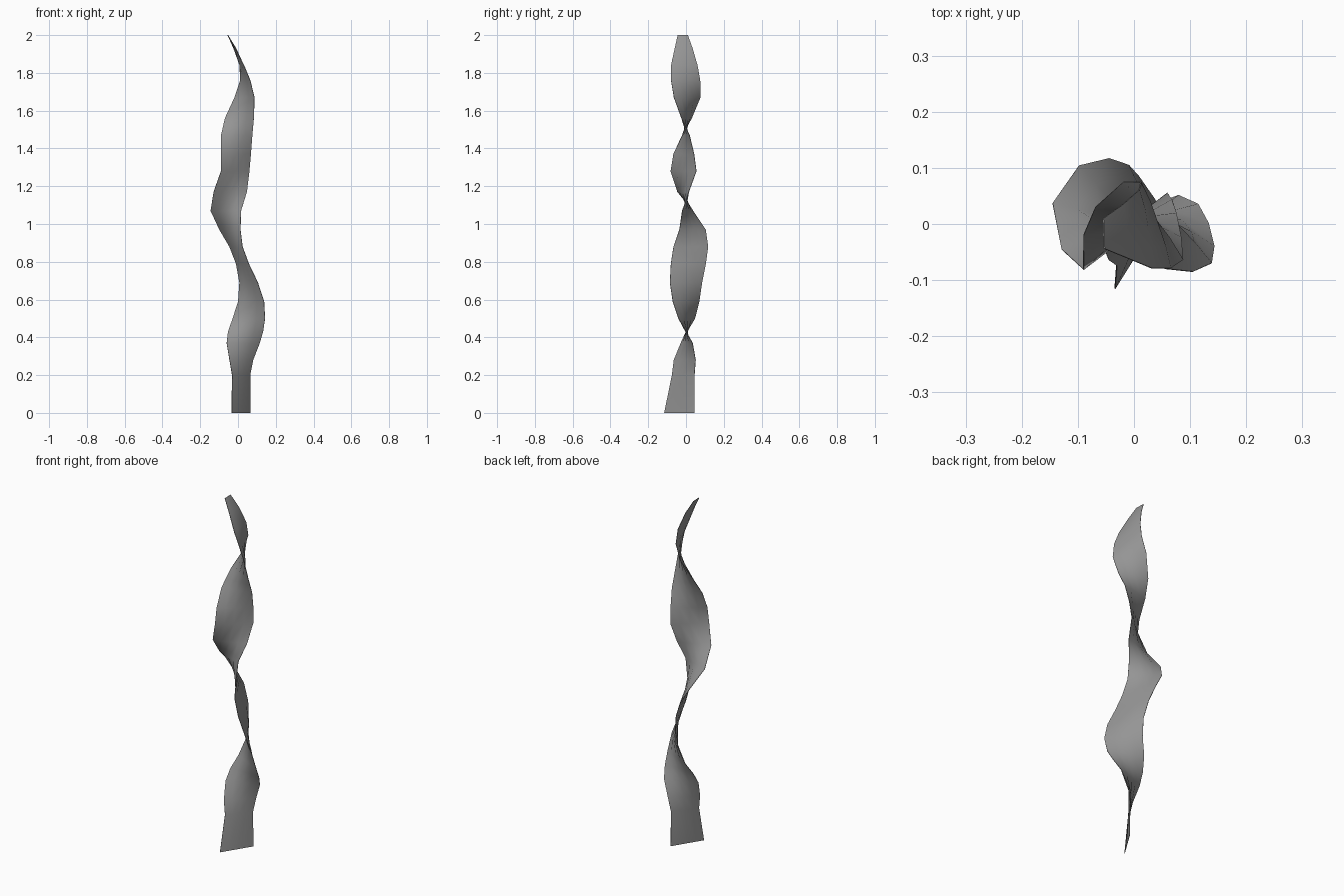
import bpy, bmesh
from mathutils import Vector

# Ribbon stations: height, left edge (x, y), right edge (x, y)
STATIONS = [
    (0.00, -0.034, -0.115, 0.066, 0.045),
    (0.20, -0.031, -0.074, 0.064, 0.045),
    (0.28, -0.045, -0.064, 0.080, 0.051),
    (0.37, -0.060, -0.027, 0.115, 0.035),
    (0.43, -0.053, 0.006, 0.133, 0.001),
    (0.50, -0.028, 0.047, 0.143, -0.040),
    (0.59, 0.001, 0.070, 0.138, -0.070),
    (0.69, 0.008, 0.085, 0.105, -0.085),
    (0.79, -0.010, 0.105, 0.057, -0.080),
    (0.88, -0.045, 0.117, 0.024, -0.066),
    (0.97, -0.098, 0.104, 0.013, -0.035),
    (1.07, -0.145, 0.037, 0.016, -0.020),
    (1.17, -0.129, -0.045, 0.047, 0.015),
    (1.28, -0.090, -0.081, 0.060, 0.055),
    (1.37, -0.090, -0.066, 0.068, 0.043),
    (1.47, -0.090, -0.020, 0.076, 0.019),
    (1.56, -0.069, 0.030, 0.084, -0.024),
    (1.67, -0.018, 0.076, 0.087, -0.064),
    (1.76, 0.012, 0.075, 0.065, -0.079),
    (1.84, 0.009, 0.061, 0.032, -0.079),
    (1.93, -0.020, 0.035, -0.014, -0.060),
    (2.00, -0.055, 0.010, -0.053, -0.044),
]
ACROSS = 4

# Twisting sheet lofted between the two edges
bm = bmesh.new()
rows = []
for z, lx, ly, rx, ry in STATIONS:
    left, right = Vector((lx, ly, z)), Vector((rx, ry, z))
    rows.append([bm.verts.new(left.lerp(right, i / ACROSS)) for i in range(ACROSS + 1)])
for low, high in zip(rows, rows[1:]):
    for i in range(ACROSS):
        bm.faces.new((low[i], low[i + 1], high[i + 1], high[i]))
bm.verts.index_update()
rim = [v.index for v in bm.verts if v.is_boundary]
mesh = bpy.data.meshes.new("twisted_ribbon")
bm.to_mesh(mesh)
bm.free()
ribbon = bpy.data.objects.new("twisted_ribbon", mesh)
bpy.context.collection.objects.link(ribbon)

# Thin lens-like thickness: full in the middle, fine at the rim
group = ribbon.vertex_groups.new(name="body")
group.add(list(range(len(mesh.vertices))), 1.0, 'REPLACE')
group.add(rim, 0.2, 'REPLACE')
solid = ribbon.modifiers.new("thickness", 'SOLIDIFY')
solid.thickness = 0.011
solid.offset = 0
solid.vertex_group = group.name
bpy.context.view_layer.objects.active = ribbon
ribbon.select_set(True)
bpy.ops.object.modifier_apply(modifier=solid.name)
for v in ribbon.data.vertices:
    v.co.z = min(max(v.co.z, 0.0), 2.0)
bpy.ops.object.shade_smooth_by_angle(angle=0.9)

# Dark grey surface
grey = bpy.data.materials.new("dark_grey")
grey.diffuse_color = (0.3, 0.3, 0.3, 1)
ribbon.data.materials.append(grey)
